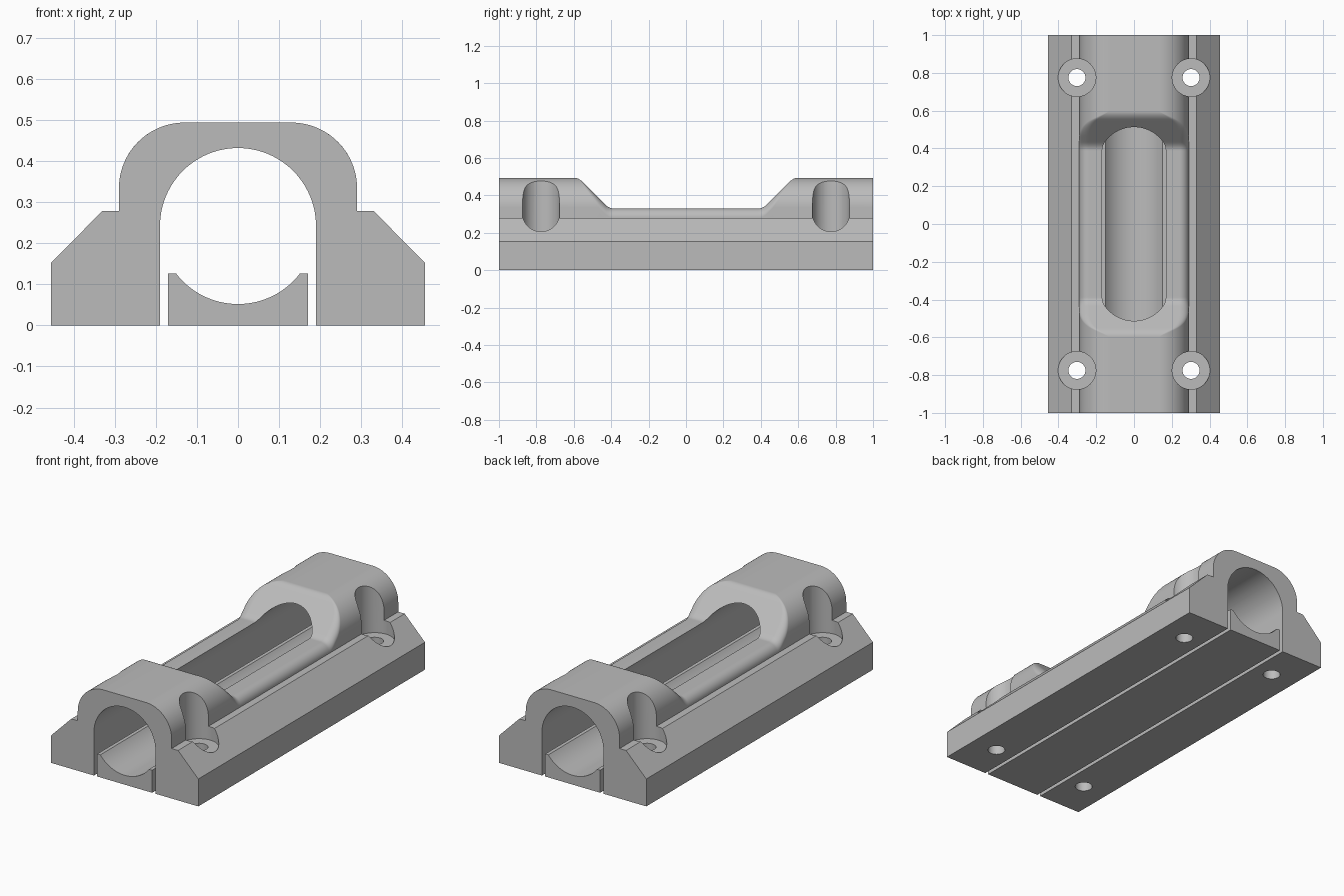
import bpy, bmesh
from math import sin, cos, pi, atan2, sqrt, asin

cube = bpy.data.objects.get("Cube")
if cube:
    bpy.data.objects.remove(cube)

grey = bpy.data.materials.new("plain grey")
grey.use_nodes = True
colour = (0.5, 0.5, 0.5, 1)
grey.diffuse_color = colour
grey.node_tree.nodes["Principled BSDF"].inputs["Base Color"].default_value = colour

BORE_Z, BORE_R = 0.242, 0.19
TOP, SADDLE = 0.494, 0.33
SIDE_X, DOME_R, FILLET = 0.29, 0.16, 0.05
DOME_X, DOME_Z = SIDE_X - DOME_R, TOP - DOME_R


def loft(name, sections):
    """Solid through rings of (x, y, z) points, capped at both ends."""
    bm = bmesh.new()
    rings = [[bm.verts.new(p) for p in s] for s in sections]
    n = len(rings[0])
    for a, b in zip(rings, rings[1:]):
        for i in range(n):
            j = (i + 1) % n
            bm.faces.new((a[i], a[j], b[j], b[i]))
    bm.faces.new(rings[0])
    bm.faces.new(rings[-1])
    bmesh.ops.recalc_face_normals(bm, faces=bm.faces)
    mesh = bpy.data.meshes.new(name)
    bm.to_mesh(mesh)
    bm.free()
    mesh.materials.append(grey)
    obj = bpy.data.objects.new(name, mesh)
    bpy.context.collection.objects.link(obj)
    return obj


def extrude(name, profile, length):
    return loft(name, [[(x, y, z) for x, z in profile] for y in (-length / 2, length / 2)])


def activate(obj):
    bpy.ops.object.select_all(action='DESELECT')
    obj.select_set(True)
    bpy.context.view_layer.objects.active = obj


def cut(obj, cutter):
    cutter.hide_render = True
    mod = obj.modifiers.new("cut", 'BOOLEAN')
    mod.operation, mod.solver, mod.object = 'DIFFERENCE', 'EXACT', cutter
    activate(obj)
    bpy.ops.object.modifier_apply(modifier=mod.name)
    bpy.data.objects.remove(cutter)


def smooth(obj):
    activate(obj)
    bpy.ops.object.shade_smooth_by_angle(angle=pi / 6)
    mod = obj.modifiers.new("even shading", 'WEIGHTED_NORMAL')
    mod.keep_sharp = True


def ramp(d, t=0.022):
    """Straight 45 degree ramp with a softened start."""
    return 0 if d < -t else d if d > t else (d + t) ** 2 / (4 * t)


def height(y):
    return SADDLE + ramp(abs(y) - 0.411) - ramp(abs(y) - 0.575)


def housing_section(y, steps=24):
    """Flanged foot, domed shoulder, and a rounded edge where the saddle trims it."""
    h = height(y)
    rise = h - FILLET - DOME_Z
    reach = DOME_R - FILLET
    if rise > 0:
        cx = DOME_X + sqrt(max(reach ** 2 - rise ** 2, 0))
        limit = atan2(rise, cx - DOME_X)
    else:
        cx, limit = SIDE_X - FILLET, 0
    half = [(0.455, 0), (0.455, 0.153), (0.33, 0.279), (SIDE_X, 0.279)]
    for i in range(steps + 1):
        a = pi / 2 * i / steps
        if a < limit:
            half.append((DOME_X + DOME_R * cos(a), DOME_Z + DOME_R * sin(a)))
        else:
            half.append((cx + FILLET * cos(a), h - FILLET + FILLET * sin(a)))
    ring = half + [(-x, z) for x, z in reversed(half)]
    return [(x, y, z) for x, z in ring]


# Housing body, dense where the saddle ramps up
ramp_ys = [0.384 + 0.0045 * i for i in range(49)]
half_ys = ramp_ys + [1.0]
ys = [-y for y in reversed(half_ys)] + half_ys
housing = loft("bearing_housing", [housing_section(y) for y in ys])

# Arched tunnel through the housing
arch = [(BORE_R * cos(pi * i / 48), BORE_Z + BORE_R * sin(pi * i / 48)) for i in range(49)]
cut(housing, extrude("tunnel_cutter", [(BORE_R, -0.1)] + arch + [(-BORE_R, -0.1)], 2.2))

# Counterbored screw holes at the four corners
for sx in (-1, 1):
    for sy in (-1, 1):
        for radius, bottom in ((0.1, 0.205), (0.045, -0.1)):
            bpy.ops.mesh.primitive_cylinder_add(
                vertices=48, radius=radius, depth=1,
                location=(0.302 * sx, 0.775 * sy, bottom + 0.5))
            cutter = bpy.context.object
            cutter.data.materials.append(grey)
            cut(housing, cutter)
smooth(housing)

# Loose cradle strip lying in the tunnel, hollowed to the bore radius
rim = 0.126
spread = pi / 2 - asin((BORE_Z - rim) / BORE_R)
hollow = []
for i in range(33):
    a = spread * (1 - i / 16)
    hollow.append((BORE_R * sin(a), BORE_Z - BORE_R * cos(a)))
cradle = extrude("cradle_strip", [(-0.17, 0), (0.17, 0), (0.17, rim)] + hollow + [(-0.17, rim)], 2)
smooth(cradle)
